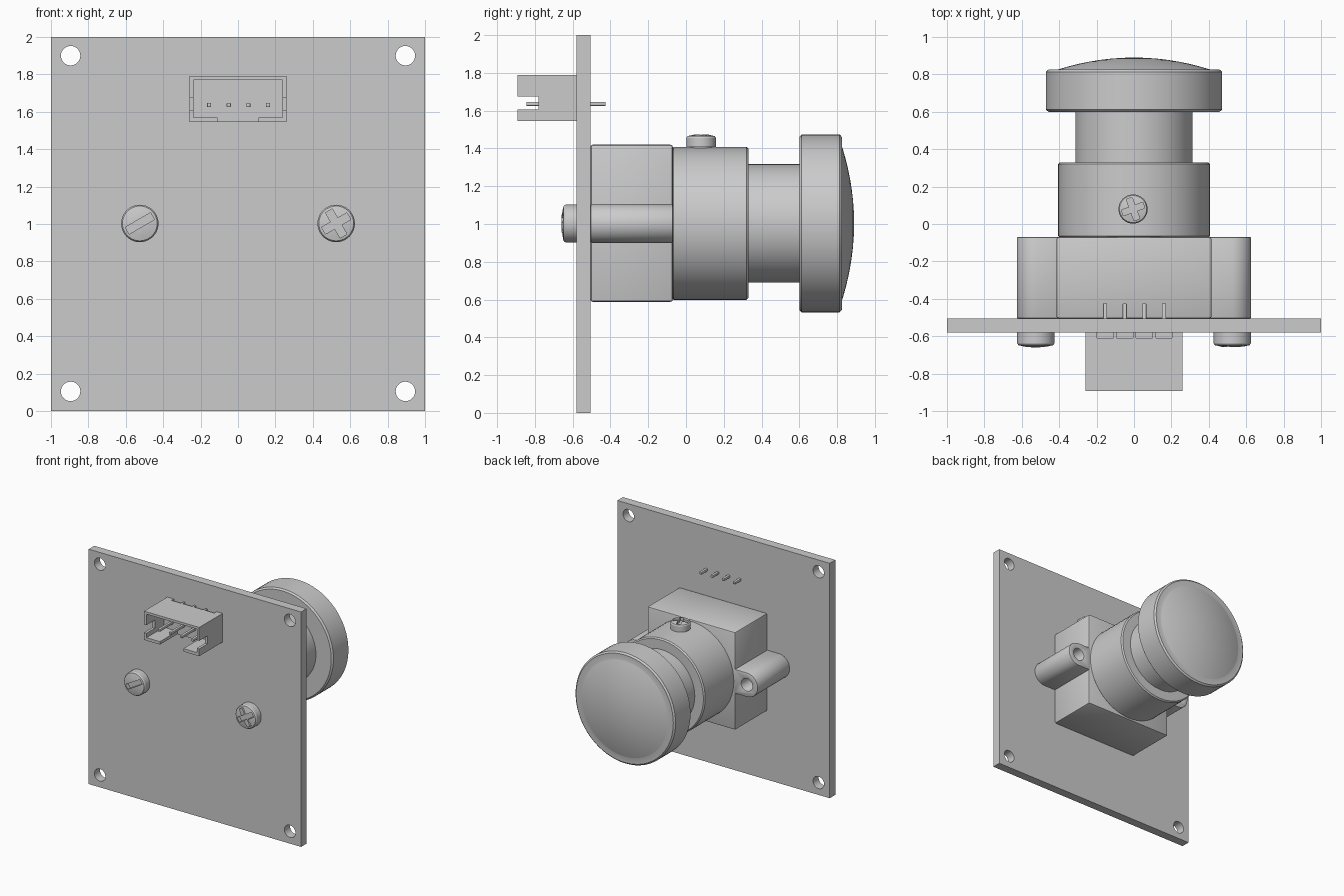
import bpy, bmesh, math
from mathutils import Matrix, Vector

if "Cube" in bpy.data.objects:
    bpy.data.objects.remove(bpy.data.objects["Cube"])

grey = bpy.data.materials.new("plain grey")
grey.use_nodes = True
GREY = (0.6, 0.6, 0.6, 1)
grey.diffuse_color = GREY
grey.node_tree.nodes["Principled BSDF"].inputs["Base Color"].default_value = GREY

FRONT = Matrix.Rotation(math.radians(90), 4, "X")   # local z points to -y
BACK = Matrix.Rotation(math.radians(-90), 4, "X")   # local z points to +y
UP = Matrix.Identity(4)


def make(name, bm):
    bmesh.ops.recalc_face_normals(bm, faces=bm.faces)
    mesh = bpy.data.meshes.new(name)
    bm.to_mesh(mesh)
    bm.free()
    mesh.materials.append(grey)
    obj = bpy.data.objects.new(name, mesh)
    bpy.context.collection.objects.link(obj)
    return obj


def box(name, x, y, z, matrix=UP):
    """Box from (min, max) pairs."""
    bm = bmesh.new()
    bmesh.ops.create_cube(bm, size=1)
    for v in bm.verts:
        v.co = Vector([a + (b - a) * (c + 0.5) for (a, b), c in zip((x, y, z), v.co)])
    bm.transform(matrix)
    return make(name, bm)


def lathe(name, profile, place, aim, steps=64):
    """Closed solid of (radius, height) rings, capped at both ends."""
    bm = bmesh.new()
    rings = []
    for r, h in profile:
        angles = [2 * math.pi * i / steps for i in range(steps)]
        rings.append([bm.verts.new((r * math.cos(a), r * math.sin(a), h)) for a in angles])
    for low, high in zip(rings, rings[1:]):
        for i in range(steps):
            j = (i + 1) % steps
            bm.faces.new((low[i], low[j], high[j], high[i]))
    bm.faces.new(rings[0])
    bm.faces.new(rings[-1])
    bm.transform(Matrix.Translation(place) @ aim)
    return make(name, bm)


def finish(obj, cutters=(), bevel=0, smooth=True):
    """Apply the cuts and the edge rounding, then shade."""
    for c in cutters:
        mod = obj.modifiers.new("cut", "BOOLEAN")
        mod.operation = "DIFFERENCE"
        mod.solver = "EXACT"
        mod.object = c
    if bevel:
        mod = obj.modifiers.new("round", "BEVEL")
        mod.width = bevel
        mod.segments = 2
        mod.limit_method = "ANGLE"
        mod.angle_limit = math.radians(40)
    bpy.context.view_layer.update()
    graph = bpy.context.evaluated_depsgraph_get()
    mesh = bpy.data.meshes.new_from_object(obj.evaluated_get(graph))
    obj.modifiers.clear()
    obj.data = mesh
    for c in cutters:
        bpy.data.objects.remove(c)
    if smooth:
        bpy.ops.object.select_all(action="DESELECT")
        obj.select_set(True)
        bpy.context.view_layer.objects.active = obj
        bpy.ops.object.shade_smooth_by_angle(angle=math.radians(30))
    return obj


def screw(name, r, height, place, aim, turn):
    """Slightly domed screw head with a cross recess."""
    head = lathe(name, [(r, 0), (r, height * 0.72), (r * 0.93, height * 0.85),
                        (r * 0.5, height * 0.97), (r * 0.1, height)], place, aim, 40)
    long, wide = r * 0.78, r * 0.21
    cuts = []
    for extra in (0, 90):
        m = Matrix.Translation(place) @ aim @ Matrix.Rotation(math.radians(turn + extra), 4, "Z")
        cuts.append(box("cutter", (-long, long), (-wide, wide), (height * 0.5, height * 2), m))
    return finish(head, cuts)


MID = 1.003           # height of the main axis
PLATE = (-0.58, -0.505)

# circuit board with four corner holes
holes = [lathe("cutter", [(0.052, -0.2), (0.052, 0.2)], (x, -0.54, z), BACK, 32)
         for x in (-0.895, 0.895) for z in (0.105, 1.9)]
finish(box("board", (-1, 1), PLATE, (0, 2)), holes)

# housing block and its two screw posts
finish(box("housing", (-0.415, 0.415), (PLATE[1], -0.07), (0.588, 1.42)), bevel=0.012)
for side, label in ((1, "left"), (-1, "right")):
    bm = bmesh.new()
    r, cx = 0.103, 0.523
    outline = [(0.4, -r)]
    outline += [(cx + r * math.cos(a), r * math.sin(a))
                for a in (math.pi * (i / 24 - 0.5) for i in range(25))]
    outline.append((0.4, r))
    base = bm.faces.new([bm.verts.new((side * x, PLATE[1], MID + z)) for x, z in outline])
    ext = bmesh.ops.extrude_face_region(bm, geom=[base])["geom"]
    bmesh.ops.translate(bm, vec=(0, -0.07 - PLATE[1], 0),
                        verts=[g for g in ext if isinstance(g, bmesh.types.BMVert)])
    bore = lathe("cutter", [(0.052, 0), (0.052, 0.5)], (side * cx, -0.3, MID), BACK, 32)
    finish(make(label + "_screw_post", bm), [bore], bevel=0.006)
    screw(label + "_screw", 0.1, 0.08, (side * 0.525, PLATE[0], MID), FRONT, 30)

# round body, neck and domed cap
axis = (0, 0, MID)
finish(lathe("barrel", [(0.395, -0.075), (0.405, -0.065), (0.405, 0.32),
                        (0.395, 0.33)], axis, BACK))
finish(lathe("neck", [(0.314, 0.3), (0.314, 0.62)], axis, BACK))
dome = [(0.41 * math.cos(a), 0.825 + 0.065 * math.sin(a) ** 2)
        for a in (math.pi / 2 * i / 10 for i in range(10))]
finish(lathe("cap", [(0.458, 0.6), (0.471, 0.612), (0.471, 0.813), (0.458, 0.825)]
             + dome + [(0.01, 0.89)], axis, BACK))

# set screw on top of the barrel
finish(lathe("set_screw_shank", [(0.07, 0), (0.07, 0.05)], (-0.005, 0.08, 1.37), UP, 32))
screw("set_screw", 0.078, 0.067, (-0.005, 0.08, 1.408), UP, 20)

# connector shell: cavity, side slots, lower gap and pin notches
pins = [0.003 + 0.105 * (i - 1.5) for i in range(4)]
cuts = [box("cutter", (-0.237, 0.237), (-1, -0.66), (1.57, 1.77)),
        box("cutter", (-0.4, 0.4), (-1, -0.78), (1.607, 1.676)),
        box("cutter", (-0.11, 0.11), (-1, -0.66), (1.5, 1.6))]
cuts += [box("cutter", (x - 0.044, x + 0.044), (-0.61, -0.5), (1.76, 1.85)) for x in pins]
finish(box("connector", (-0.26, 0.26), (-0.893, PLATE[0]), (1.545, 1.79)), cuts, smooth=False)

# connector pins passing through the board
for i, x in enumerate(pins):
    finish(box(f"pin_{i + 1}", (x - 0.011, x + 0.011), (-0.845, -0.425), (1.625, 1.647)),
           bevel=0.004)
